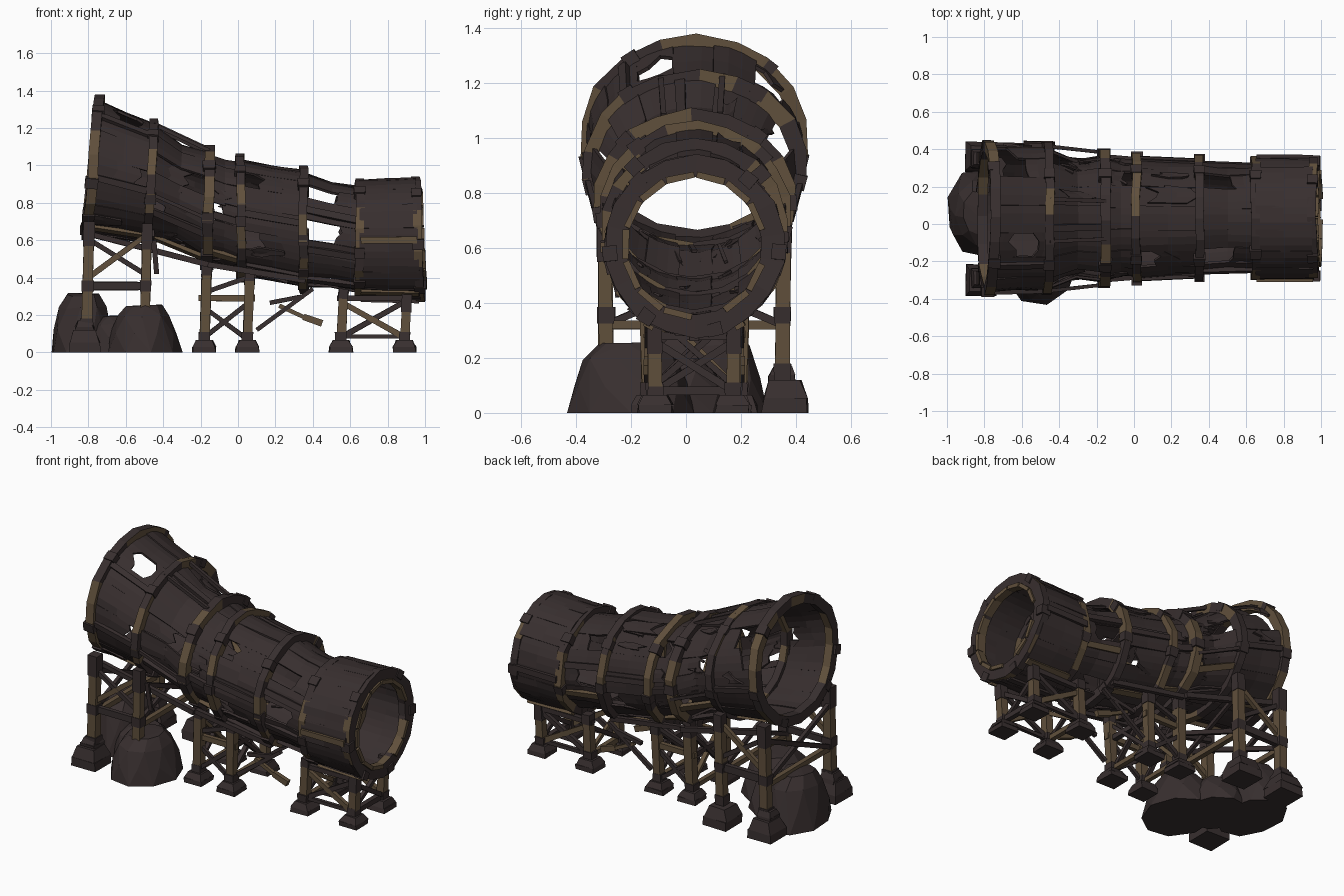
import bpy, bmesh, math, random
from mathutils import Vector as V

if "Cube" in bpy.data.objects:
    bpy.data.objects.remove(bpy.data.objects["Cube"])

random.seed(7)
YC = 0.03
R = random.uniform


def material(name, col):
    m = bpy.data.materials.new(name)
    m.diffuse_color = (*col, 1)
    m.use_nodes = True
    m.node_tree.nodes["Principled BSDF"].inputs["Base Color"].default_value = m.diffuse_color
    return m


MATS = [material("dark_plate", (0.039, 0.028, 0.028)),
        material("worn_timber", (0.118, 0.08, 0.045))]
DARK, TAN = 0, 1


def make(name, bm, recalc=True, thick=0):
    if recalc:
        bmesh.ops.recalc_face_normals(bm, faces=bm.faces[:])
    me = bpy.data.meshes.new(name)
    bm.to_mesh(me)
    bm.free()
    for m in MATS:
        me.materials.append(m)
    ob = bpy.data.objects.new(name, me)
    bpy.context.collection.objects.link(ob)
    if thick:
        s = ob.modifiers.new("thickness", 'SOLIDIFY')
        s.thickness, s.offset = thick, 0
    return ob


def hexa(bm, lo, hi, mat):
    vs = [bm.verts.new(p) for p in lo + hi]
    fs = [bm.faces.new(vs[:4][::-1]), bm.faces.new(vs[4:])]
    fs += [bm.faces.new((vs[i], vs[(i + 1) % 4], vs[4 + (i + 1) % 4], vs[4 + i])) for i in range(4)]
    for f in fs:
        f.material_index = mat


def beam(bm, p, q, w, d, mat, out=None):
    """Rough-hewn beam from p to q; d is measured along 'out'."""
    p, q = V(p), V(q)
    ax = (q - p).normalized()
    out = V(out) if out else (V((0, 1, 0)) if abs(ax.y) < 0.8 else V((1, 0, 0)))
    s = ax.cross(out).normalized()
    o = s.cross(ax)
    ends = []
    for c in (p, q):
        k = R(0.88, 1.1)
        ends.append([c + s * a * w * k / 2 + o * b * d * k / 2
                     for a, b in ((-1, -1), (1, -1), (1, 1), (-1, 1))])
    hexa(bm, ends[0], ends[1], mat)


def two_tone(bm, p, q, w, d, cut):
    """Beam that is timber below and dark at its upper end."""
    p, q = V(p), V(q)
    m = p.lerp(q, cut)
    beam(bm, p, m, w, d, TAN)
    beam(bm, m, q, w * 1.08, d * 1.08, DARK)


# Tube frame: x, centre z, half height, half width, lean of the top
RINGS = [(-.775, .99, .385, .42, .035), (-.465, .905, .345, .41, .015),
         (-.16, .77, .335, .37, .008), (.015, .72, .34, .355, -.004),
         (.35, .66, .345, .34, 0), (.65, .605, .325, .33, 0),
         (.963, .607, .335, .33, -.012)]
SINK = [.03, .045, .05, .04, .048, .012]
SAG = [.005, .04, .01, .005, .012, 0]


def on_ring(r, a, off=0, dx=0):
    x, z, rz, ry, t = r
    return V((x + dx + t * math.cos(a), YC - (ry - off) * math.sin(a), z + (rz - off) * math.cos(a)))


def surf(seg, t, a, off=0):
    r = [u + (v - u) * t for u, v in zip(RINGS[seg], RINGS[seg + 1])]
    return on_ring(r, a, SINK[seg] + SAG[seg] * math.sin(math.pi * t) - off)


# Hoops with timber and dark stretches, plus clamps
N = 18
for i, r in enumerate(RINGS):
    bm = bmesh.new()
    depth = .085 if i == 6 else .06
    hw = .027 if i in (0, 2) else .023
    loops = []
    for j in range(N):
        a = 2 * math.pi * (j + R(-.15, .15)) / N
        o, s = R(-.006, .008), R(-.005, .005)
        loops.append([bm.verts.new(on_ring(r, a, u, s + w)) for u, w in
                      ((o, -hw), (o, hw), (depth, hw), (depth, -hw))])
    for j in range(N):
        c = math.cos(2 * math.pi * (j + .5) / N)
        tan = R(0, 1) < (.72 if abs(c) < .8 else .3)
        A, B = loops[j], loops[(j + 1) % N]
        for k in range(4):
            f = bm.faces.new((A[k], A[(k + 1) % 4], B[(k + 1) % 4], B[k]))
            m = tan
            if (k == 0 and c > .6) or (k == 3 and i == 0):
                m = tan and R(0, 1) < .25
            if k == 1 and i == 6:
                m = False
            f.material_index = TAN if m else DARK
    for deg in (42, 97, 140, 200, 263, 318):
        a = math.radians(deg + R(-8, 8))
        c = on_ring(r, a, .022)
        tv = (on_ring(r, a + .1) - on_ring(r, a - .1)).normalized()
        beam(bm, c - tv * .028, c + tv * .028, hw * 2 + .012, .05, DARK, tv.cross(V((1, 0, 0))))
    if i == 6:  # timber lining inside the mouth rim
        for j in range(14):
            a, b = 6.283 * j / 14, 6.283 * (j + .92) / 14
            if R(0, 1) < .7:
                p, q = on_ring(r, a, .076, .01), on_ring(r, b, .076, .01)
                beam(bm, p, q, .05, .024, TAN, (p - q).cross(V((1, 0, 0))))
    make("hoop_%d" % (i + 1), bm)

# Plates between the hoops; broken ones keep only the listed parts of their length
NP = 16
BROKEN = {(0, 1): ((0, .3), (.7, 1)), (0, 14): ((0, .25), (.65, 1)), (0, 4): ((0, .75),),
          (0, 13): ((.35, 1),), (1, 3): ((0, .6),), (1, 5): ((.3, 1),),
          (1, 13): ((.45, 1),), (1, 11): ((0, .7),), (2, 4): ((.45, 1),), (2, 12): ((.4, 1),),
          (3, 5): ((.35, 1),), (3, 11): ((0, .65),), (3, 2): ((.3, 1),), (4, 2): ((.6, 1),),
          (4, 14): ((.6, 1),), (4, 4): ((.62, 1),), (4, 12): ((.6, 1),), (4, 9): ((.6, 1),),
          (4, 7): ((.55, 1),), (2, 14): ((0, .6),)}


def plate(bm, seg, a0, a1, t0, t1, off, rough=.05):
    g = []
    for m in range(4):
        a = a0 + (a1 - a0) * m / 3
        e0 = t0 + (R(-rough, rough) * 2 if t0 > .02 else 0)
        e1 = t1 + (R(-rough, rough) * 2 if t1 < .98 else 0)
        g.append([bm.verts.new(surf(seg, e0 + (e1 - e0) * n / 2, a, off + R(-.004, .004)))
                  for n in range(3)])
    for m in range(3):
        for n in range(2):
            bm.faces.new((g[m][n], g[m + 1][n], g[m + 1][n + 1], g[m][n + 1]))


for seg in range(6):
    bm = bmesh.new()
    st = 2 * math.pi / NP
    wob = (.005, .013, .008, .006, .007, .002)[seg]
    for k in range(NP):
        lap = .54 if (seg, k) not in BROKEN else .5
        off = R(-wob, wob)
        for t0, t1 in BROKEN.get((seg, k), ((0, 1),)):
            plate(bm, seg, (k - lap) * st, (k + lap) * st, t0, t1, off)
    # loose overlapping patches
    for _ in range((2, 8, 3, 4, 2, 0)[seg]):
        a, t, w = R(0, 6.28), R(.05, .5), R(.06, .16)
        if seg != 4 or math.cos(a) > .9:
            plate(bm, seg, a - w, a + w, t, t + R(.3, .45), R(.006, .015), .1)
    make("tube_plates_%d" % (seg + 1), bm, recalc=False, thick=.014)

# Torn splinters hanging off the plates
bm = bmesh.new()
for _ in range(30):
    seg = random.choice((1, 1, 1, 2, 3, 3))
    a, t = R(0, 6.28), R(.05, .5)
    beam(bm, surf(seg, t, a, R(-.01, .012)), surf(seg, t + R(.25, .45), a + R(-.25, .25), R(-.02, .015)),
         R(.01, .025), .01, DARK, (0, -math.sin(a), math.cos(a)))
beam(bm, (-.45, -.27, .6), (-.435, -.25, .42), .03, .015, DARK)
make("splinters", bm)

# Battens running between hoops: segment, angle from the top toward the front, material
bm = bmesh.new()
for seg, deg, mat in ((0, 98, DARK), (0, 150, TAN), (0, 262, DARK), (0, 205, TAN), (0, 40, DARK),
                      (1, 118, DARK), (1, 155, TAN), (1, 240, TAN), (1, 210, DARK), (1, 8, DARK),
                      (2, 95, DARK), (2, 140, TAN), (2, 265, DARK), (2, 215, TAN), (3, 85, DARK),
                      (3, 145, DARK), (3, 205, TAN), (3, 275, DARK), (4, 70, DARK), (4, 110, DARK),
                      (4, 150, DARK), (4, 250, TAN), (4, 285, DARK), (5, 91, TAN), (5, 269, DARK),
                      (5, 150, TAN), (5, 210, TAN), (5, 180, DARK)):
    a = math.radians(deg)
    p, q = surf(seg, .02, a, .01), surf(seg, .98, a, .01)
    beam(bm, p, q, .036, .024, mat, (0, -math.sin(a), math.cos(a)))
for deg in (18, 100, 258, 345):  # long loose struts over the sunken part
    a = math.radians(deg)
    beam(bm, on_ring(RINGS[1], a, .015), on_ring(RINGS[2], a, .01), .02, .02, DARK)
for s in (-1, 1):
    beam(bm, (-.78, YC + s * .28, .63), (-.16, YC + s * .24, .47), .03, .03, DARK)
    beam(bm, (-.16, YC + s * .22, .47), (.36, YC + s * .2, .385), .03, .03, DARK)
make("battens", bm)

# Trestle legs: x, half spread at foot, half spread at top, foot z, top z, thickness
LEGS = [(-.81, .32, .325, .1, .70, .056), (-.5, .32, .325, .1, .69, .053),
        (-.18, .165, .175, .03, .50, .052), (.05, .165, .175, .03, .46, .05),
        (.55, .145, .145, .03, .34, .052), (.89, .14, .145, .03, .34, .05)]
feet, legs, braces = bmesh.new(), bmesh.new(), bmesh.new()


def foot(x, y, w, h, z=0, top=.68):
    def sq(s, zz):
        return [V((x + a * s / 2 + R(-.005, .005), y + b * s / 2 + R(-.005, .005), zz))
                for a, b in ((-1, -1), (1, -1), (1, 1), (-1, 1))]
    hexa(feet, sq(w, z), sq(w * .97, z + h * .45), DARK)
    hexa(feet, sq(w * .97, z + h * .45), sq(w * top, z + h), DARK)


for i, (x, s0, s1, z0, z1, w) in enumerate(LEGS):
    big = i < 2
    for s in (-1, 1):
        y0, y1 = YC + s * s0, YC + s * s1
        two_tone(legs, (x, y0, z0), (x + .015, y1, z1), w, w, R(.75, .9) if i < 5 else .6)
        beam(legs, (x, y0, z0 + .02), (x, y0, z0 + .08), w * 1.2, w * 1.2, DARK)
        if big:
            beam(legs, (x + .006, y0, .325), (x + .006, y0, .385), w * 1.12, w * 1.12, DARK)
        if not (i == 1 and s < 0):
            foot(x - .01 * big, y0 + s * .01 * big, .165 if big else .125, .12 if big else .065)
        if i == 0:
            foot(x - .01, y0, .1, .06, .11)
    # cross ties between the pair
    zl, zh = (z0 + .03, z1 - .08) if not big else (.3, z1 - .1)
    beam(braces, (x, YC - s0, zl + .02), (x, YC + s0, zl + .02), .03, .03, DARK if i == 5 else TAN)
    beam(braces, (x - .012, YC - s0, zl + .02), (x, YC + s1, zh), .026, .022, DARK)
    beam(braces, (x + .012, YC + s0, zl + .02), (x, YC - s1, zh), .026, .022, TAN if i in (2, 4) else DARK)
    if i in (2, 3):
        beam(braces, (x, YC - s0, .28), (x, YC + s0, .28), .03, .03, DARK)

# Side bracing along the tube
for s in (-1, 1):
    y = YC + s * .32
    beam(braces, (-.83, y, .355), (-.47, y, .355), .045, .03, DARK)
    beam(braces, (-.8, y, .4), (-.5, y, .62), .03, .025, TAN)
    beam(braces, (-.79, y, .60), (-.5, y, .42), .026, .025, DARK)
    y = YC + s * .17
    beam(braces, (-.21, y, .29), (.09, y, .29), .035, .03, TAN)
    beam(braces, (-.18, y, .08), (.05, y, .26), .025, .022, DARK)
    beam(braces, (.05, y, .07), (-.18, y, .24), .025, .022, DARK)
    beam(braces, (-.18, y, .32), (.05, y, .4), .025, .022, DARK)
    beam(braces, (.1, y, .12), (.4, y, .34), .022, .022, DARK)
    beam(braces, (.17, y, .265), (.35, y, .3), .022, .022, DARK)
    beam(braces, (.22, y, .25), (.36, y, .185), .022, .022, TAN)
    beam(braces, (.35, y, .19), (.45, y, .155), .035, .028, TAN)
    y = YC + s * .145
    beam(braces, (.55, y, .08), (.89, y, .27), .03, .025, DARK)
    beam(braces, (.55, y, .27), (.89, y, .08), .03, .025, TAN)
    beam(braces, (.53, y, .29), (.91, y, .29), .03, .03, DARK)
    beam(braces, (.55, y, .085), (.89, y, .085), .022, .022, DARK)
make("footings", feet)
make("trestle_legs", legs)
make("trestle_braces", braces)

# Boulders under the raised end: faceted hulls with flat bottoms
for name, cx, cy, rx, ry, h in (("front_boulder", -.5, -.2, .2, .24, .26),
                                ("rear_boulder", -.83, .06, .175, .24, .32),
                                ("middle_boulder", -.64, -.03, .18, .2, .2)):
    bm = bmesh.new()
    for lev, k in ((0, 1), (.4, .9), (.78, .74), (1, .5)):
        n = 9
        for j in range(n):
            a = 2 * math.pi * (j + lev * .8) / n
            e = k * (1 + R(-.06, .03))
            bm.verts.new((cx + rx * e * math.cos(a), cy + ry * e * math.sin(a),
                          h * lev * (1 - (R(0, .07) if lev else 0))))
    bmesh.ops.convex_hull(bm, input=bm.verts[:])
    bmesh.ops.delete(bm, geom=[v for v in bm.verts if not v.link_faces], context='VERTS')
    make(name, bm)
